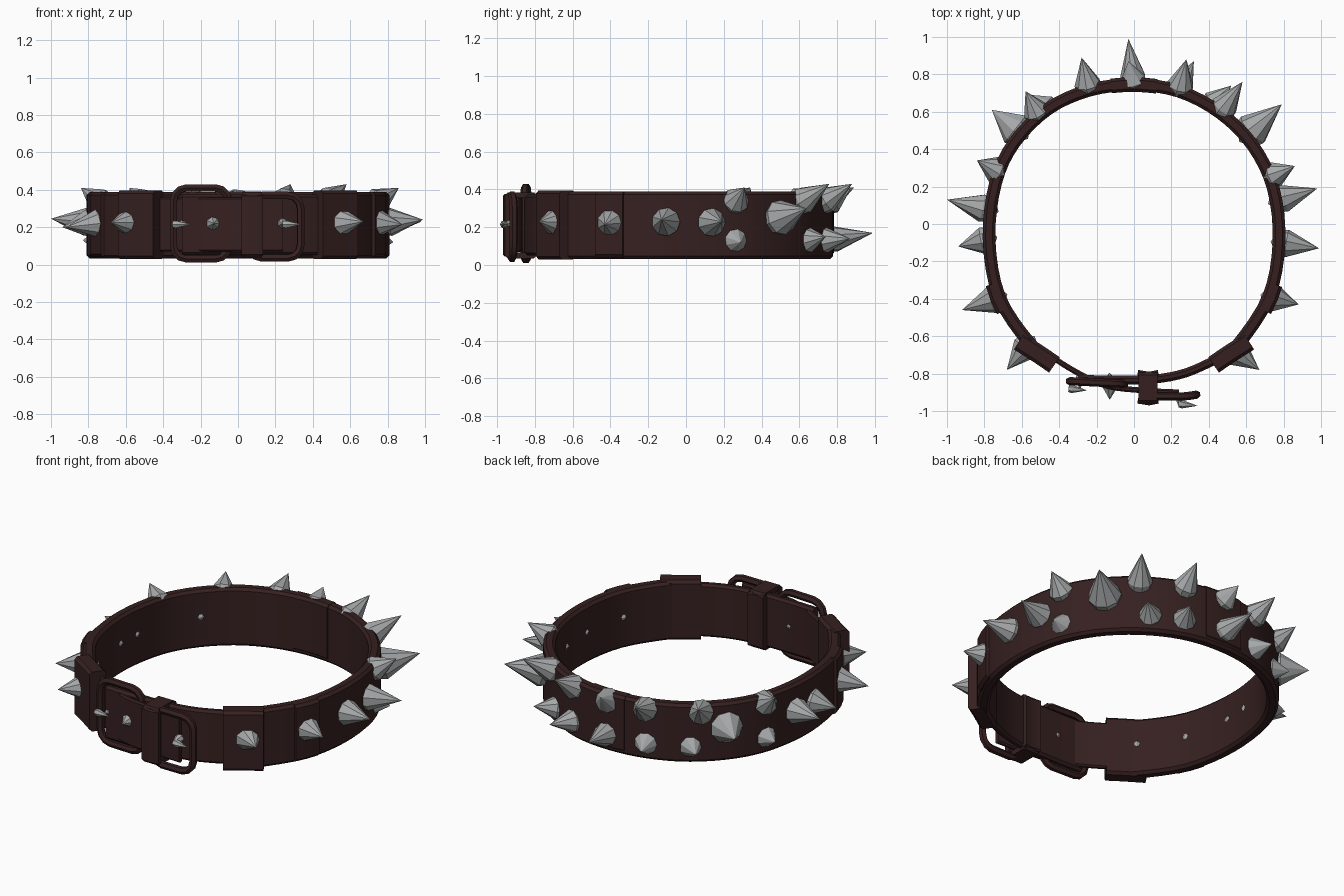
import bpy, bmesh, math
from mathutils import Vector

cube = bpy.data.objects.get("Cube")
if cube:
    bpy.data.objects.remove(cube)


def material(name, rgb):
    m = bpy.data.materials.new(name)
    m.use_nodes = True
    m.diffuse_color = (*rgb, 1)
    m.node_tree.nodes["Principled BSDF"].inputs["Base Color"].default_value = (*rgb, 1)
    return m


LEATHER = material("dark brown leather", (0.037, 0.0145, 0.0145))
STEEL = material("grey steel", (0.38, 0.39, 0.395))


def finish(bm, name, mat, smooth=True):
    bmesh.ops.recalc_face_normals(bm, faces=bm.faces)
    mesh = bpy.data.meshes.new(name)
    bm.to_mesh(mesh)
    bm.free()
    mesh.materials.append(mat)
    ob = bpy.data.objects.new(name, mesh)
    bpy.context.collection.objects.link(ob)
    if smooth:
        bpy.ops.object.select_all(action='DESELECT')
        ob.select_set(True)
        bpy.context.view_layer.objects.active = ob
        bpy.ops.object.shade_smooth_by_angle(angle=math.radians(30))


def spline(pts, steps=4):
    """Catmull-Rom curve through plan points."""
    p = [Vector(q) for q in pts]
    p = [p[0] * 2 - p[1]] + p + [p[-1] * 2 - p[-2]]
    out = []
    for a, b, c, d in zip(p, p[1:], p[2:], p[3:]):
        for i in range(steps):
            t = i / steps
            out.append(0.5 * (2 * b + (c - a) * t + (2 * a - 5 * b + 4 * c - d) * t * t
                              + (3 * b - a - 3 * c + d) * t ** 3))
    return out + [p[-2]]


def strap(name, path, low, high, thick, shift=0.0):
    """Upright strip with chamfered edges swept along a plan path."""
    bm = bmesh.new()
    h, c = thick / 2, min(0.016, thick * 0.3)
    profile = [(-h, low + c), (-h + c, low), (h - c, low), (h, low + c),
               (h, high - c), (h - c, high), (-h + c, high), (-h, high - c)]
    rings = []
    for i, p in enumerate(path):
        t = (path[min(i + 1, len(path) - 1)] - path[max(i - 1, 0)]).normalized()
        n = Vector((t.y, -t.x))
        rings.append([bm.verts.new((*(p + n * (o + shift)), z)) for o, z in profile])
    for r, s in zip(rings, rings[1:]):
        for k in range(8):
            bm.faces.new((r[k], r[k - 1], s[k - 1], s[k]))
    bm.faces.new(rings[0])
    bm.faces.new(rings[-1])
    finish(bm, name, LEATHER)


# Main collar: counter-clockwise, so a positive shift points outward
ring = spline([(.45, -.73), (.56, -.64), (.72, -.39), (.775, -.1), (.745, .19),
               (.635, .42), (.46, .595), (.24, .71), (0, .745), (-.24, .715),
               (-.46, .615), (-.64, .435), (-.74, .22), (-.775, -.08), (-.72, -.39),
               (-.56, -.635), (-.45, -.72)])
strap("collar_band", ring, .032, .388, .068)


def along(x0, x1, y0, y1):
    return [p for p in ring if x0 <= p.x <= x1 and y0 <= p.y <= y1]


# Raised leather patches and sleeves
strap("back_patch", along(-.17, .17, .5, 1), .05, .39, .078)
for side, word in ((1, "left"), (-1, "right")):
    sleeve = [Vector((side * x, y)) for x, y in ((.42, -.745), (.5, -.69), (.61, -.62))]
    if side < 0:
        sleeve.reverse()
    strap(word + "_sleeve", sleeve, .03, .395, .1, .01)
    a, b = sorted((side * .6, side * .9))
    strap(word + "_side_patch", along(a, b, -.46, -.27), .04, .388, .07, .016)

# Overlapping front straps
inner = spline([(-.3, -.83), (-.1, -.835), (.1, -.83), (.28, -.795), (.47, -.71)])
strap("inner_front_strap", inner, .05, .375, .048)
outer = spline([(-.47, -.69), (-.32, -.785), (-.15, -.865), (.05, -.89), (.24, -.9)])
strap("outer_front_strap", outer, .07, .36, .03)


def tube(name, pts, radius):
    cu = bpy.data.curves.new(name, 'CURVE')
    cu.dimensions = '3D'
    cu.bevel_depth = radius
    cu.bevel_resolution = 1
    s = cu.splines.new('POLY')
    s.points.add(len(pts) - 1)
    for v, p in zip(s.points, pts):
        v.co = (*p, 1)
    s.use_cyclic_u = True
    ob = bpy.data.objects.new(name, cu)
    bpy.context.collection.objects.link(ob)
    bpy.ops.object.select_all(action='DESELECT')
    ob.select_set(True)
    bpy.context.view_layer.objects.active = ob
    bpy.ops.object.convert(target='MESH')
    ob = bpy.context.object
    ob.data.materials.clear()
    ob.data.materials.append(LEATHER)
    bpy.ops.object.shade_smooth_by_angle(angle=math.radians(50))


def buckle(name, x0, x1, z0, z1, depth, corner):
    """Rounded rectangular frame; depth gives y from x."""
    pts = []
    for cx, cz, start in ((x1 - corner, z1 - corner, 0), (x0 + corner, z1 - corner, 90),
                          (x0 + corner, z0 + corner, 180), (x1 - corner, z0 + corner, 270)):
        for k in range(4):
            a = math.radians(start + 30 * k)
            x = cx + corner * math.cos(a)
            pts.append((x, depth(x), cz + corner * math.sin(a)))
    tube(name, pts, .022)


buckle("right_buckle_frame", -.345, -.05, .03, .41, lambda x: -.84 - .05 * (x + .35), .07)
buckle("left_buckle_frame", .06, .335, .035, .37,
       lambda x: -.925 + .7 * (x - .2) ** 2, .07)

# Keeper loop wrapped round both straps
keeper = [Vector(p) for p in ((.02, -.945), (.08, -.955), (.13, -.945))]
strap("keeper_front", keeper, .045, .375, .03)
strap("keeper_back", [p + Vector((0, .15)) for p in keeper], .045, .375, .03)
for z, word in ((.035, "lower"), (.355, "upper")):
    strap("keeper_" + word, [Vector((.025, -.875)), Vector((.125, -.875))], z, z + .03, .17)


def spike(name, tip, base, radius, sides=9):
    """Cone whose foot narrows slightly where it enters the leather."""
    bm = bmesh.new()
    axis = tip - base
    q = axis.to_track_quat('Z', 'Y')
    bottom = [base + q @ Vector((math.cos(a), math.sin(a), 0)) * radius * .85
              for a in (math.tau * i / sides for i in range(sides))]
    wide = [base + axis * .2 + (p - base) / .85 for p in bottom]
    lo, mid = [[bm.verts.new(p) for p in r] for r in (bottom, wide)]
    top = bm.verts.new(tip)
    for i in range(sides):
        bm.faces.new((lo[i - 1], lo[i], mid[i], mid[i - 1]))
        bm.faces.new((mid[i - 1], mid[i], top))
    bm.faces.new(lo)
    finish(bm, name, STEEL, smooth=False)


def nearest(flat):
    return min(ring, key=lambda p: (p - flat).length)


# Spikes: tip positions in rows, with base height and radius per row
middle = [(.67, -.78, .23), (.88, -.43, .215), (.99, -.13, .24), (.98, .19, .23),
          (-.68, -.78, .225), (-.92, -.46, .2), (-.94, -.12, .2), (-1, .13, .245)]
upper = [(.86, .31, .41), (.58, .76, .43), (.28, .88, .43), (-.03, .87, .4),
         (-.28, .89, .41), (-.58, .71, .41), (-.84, .34, .41)]
lower = [(.83, .29, .12), (.52, .74, .15), (.32, .87, .14), (-.03, .99, .17),
         (-.29, .85, .13), (-.55, .69, .12), (-.83, .32, .13)]
large = [(.79, .64, .3), (-.76, .61, .24)]
for row, tips, zbase, rad in (("middle", middle, .225, .076), ("upper", upper, .325, .072),
                              ("lower", lower, .13, .068), ("large", large, .24, .095)):
    for i, t in enumerate(tips):
        spike(f"{row}_spike_{i + 1}", Vector(t), Vector((*nearest(Vector(t[:2])), zbase)), rad)

# Small rivets and prongs on the front straps
for i, (x, y, r) in enumerate(((-.13, -.86, .04), (-.29, -.81, .025), (.24, -.9, .028))):
    spike(f"front_rivet_{i + 1}", Vector((x, y - .08, .22)), Vector((x, y, .22)), r, 7)
for i, (x, y) in enumerate(((-.31, -.88), (.28, -.962))):
    spike(f"prong_{i + 1}", Vector((x + .06, y - .01, .215)), Vector((x - .04, y, .215)), .022, 6)
spike("strap_rivet_end", Vector((-.13, -.795, .22)), Vector((-.13, -.835, .22)), .03, 6)

# Rivet ends showing on the inside of the band
for i, t in enumerate(middle + large):
    near = nearest(Vector(t[:2]))
    end = near + (near - Vector(t[:2])).normalized() * .045
    spike(f"inner_rivet_{i + 1}", Vector((*end, .225)), Vector((*near, .225)), .06, 6)
